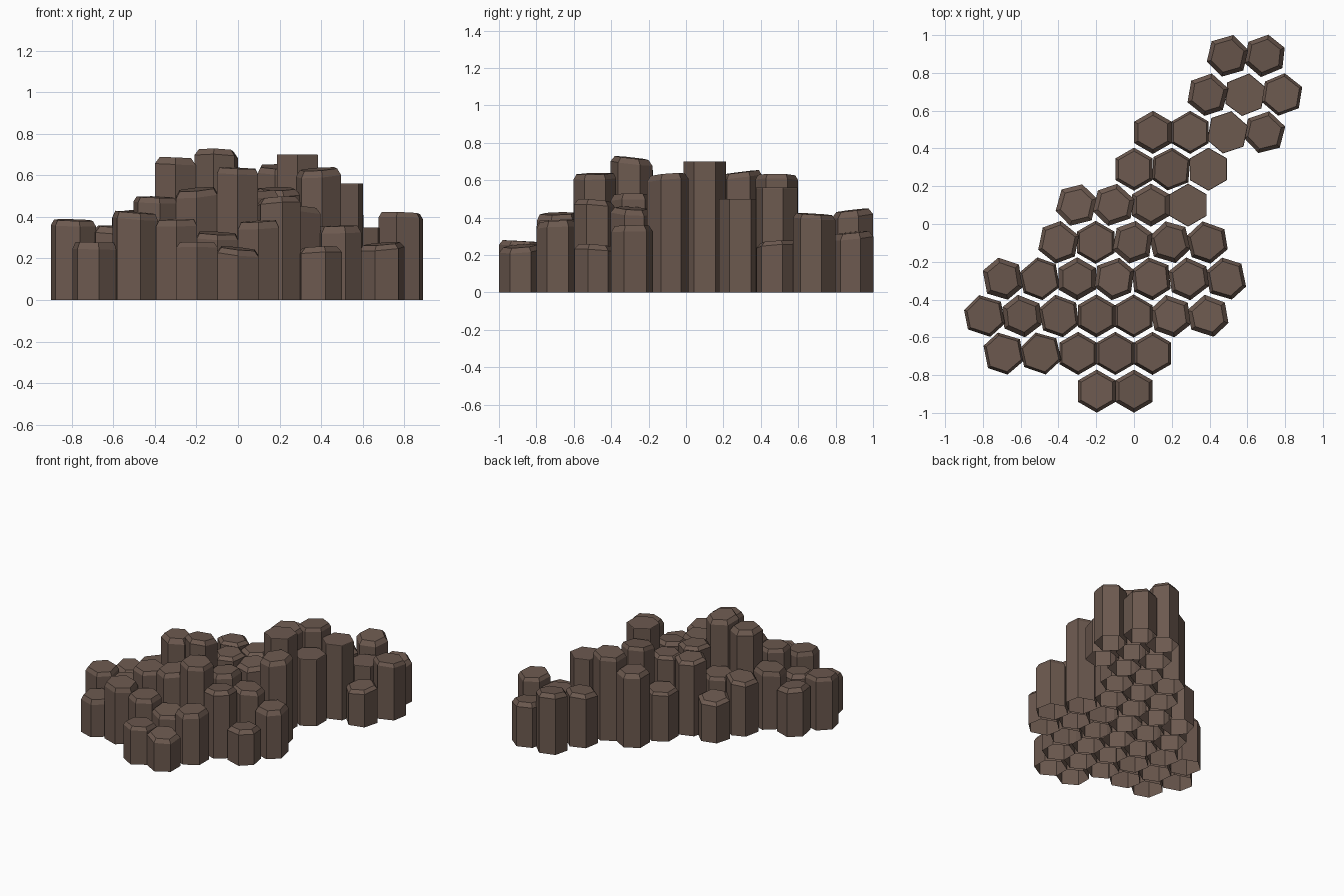
import bpy, bmesh, math, random

if "Cube" in bpy.data.objects:
    bpy.data.objects.remove(bpy.data.objects["Cube"])
random.seed(4)

rock = bpy.data.materials.new("brown_basalt")
rock.diffuse_color = (0.15, 0.10, 0.078, 1)
rock.use_nodes = True
rock.node_tree.nodes["Principled BSDF"].inputs["Base Color"].default_value = rock.diffuse_color

PITCH = 0.197     # spacing of columns inside a row
RADIUS = 0.114

# rows: (y, first x, [heights left to right], [turn of each hexagon in degrees])
ROWS = [
    (0.89, 0.495, [0.45, 0.33], [-12, -8]),
    (0.685, 0.39, [0.40, 0.35, 0.425], [-12, -8, -10]),
    (0.485, 0.10, [0.55, 0.635, 0.56, 0.28], [0, 0, -10, -13]),
    (0.29, 0.0, [0.37, 0.655, 0.50], [0, -6, 0]),
    (0.10, -0.305, [0.32, 0.56, 0.54, 0.70], [-14, -12, 0, 0]),
    (-0.097, -0.40, [0.42, 0.39, 0.56, 0.545, 0.64], [-10, 0, -8, 12, 10]),
    (-0.29, -0.695, [0.36, 0.44, 0.69, 0.73, 0.53, 0.46, 0.36],
     [10, 10, 0, -10, 6, 8, 12]),
    (-0.487, -0.79, [0.39, 0.36, 0.50, 0.545, 0.64, 0.50, 0.26],
     [12, 8, 10, 0, 0, 10, 12]),
    (-0.685, -0.69, [0.28, 0.43, 0.39, 0.33, 0.385], [12, 12, 0, 0, 0]),
    (-0.885, -0.197, [0.28, 0.26], [0, 0]),
]
FLAT = {(3, 2), (4, 3), (2, 2), (1, 1)}   # columns with a crisp level top


def column(name, x, y, height, turn, level):
    """Open-based hexagonal prism with a chamfered, slightly tilted top."""
    angles = [math.radians(30 + 60 * k + turn + (random.uniform(-4, 4) if turn else 0))
              for k in range(6)]
    slope = 0.0 if level else random.uniform(0.02, 0.13)
    lean = random.uniform(0, 2 * math.pi)
    drop = 0.003 if level else random.uniform(0.02, 0.035)
    inset = 0.98 if level else random.uniform(0.76, 0.88)

    def top_z(px, py):
        return height - slope * (RADIUS * inset + px * math.cos(lean) + py * math.sin(lean))

    bm = bmesh.new()
    rings = [[], [], []]
    for a in angles:
        px, py = RADIUS * math.cos(a), RADIUS * math.sin(a)
        rings[0].append(bm.verts.new((x + px, y + py, 0)))
        rings[1].append(bm.verts.new((x + px, y + py, top_z(px, py) - drop)))
        px, py = px * inset, py * inset
        rings[2].append(bm.verts.new((x + px, y + py, top_z(px, py))))
    for low, high in zip(rings, rings[1:]):
        for k in range(6):
            j = (k + 1) % 6
            bm.faces.new((low[k], low[j], high[j], high[k]))
    bm.faces.new(rings[2])
    mesh = bpy.data.meshes.new(name)
    bm.to_mesh(mesh)
    bm.free()
    mesh.materials.append(rock)
    bpy.context.collection.objects.link(bpy.data.objects.new(name, mesh))


# all basalt columns
for r, (y, x0, heights, turns) in enumerate(ROWS):
    for i, (h, t) in enumerate(zip(heights, turns)):
        column(f"basalt_column_{r + 1}_{i + 1}", x0 + PITCH * i, y, h, t, (r, i) in FLAT)
